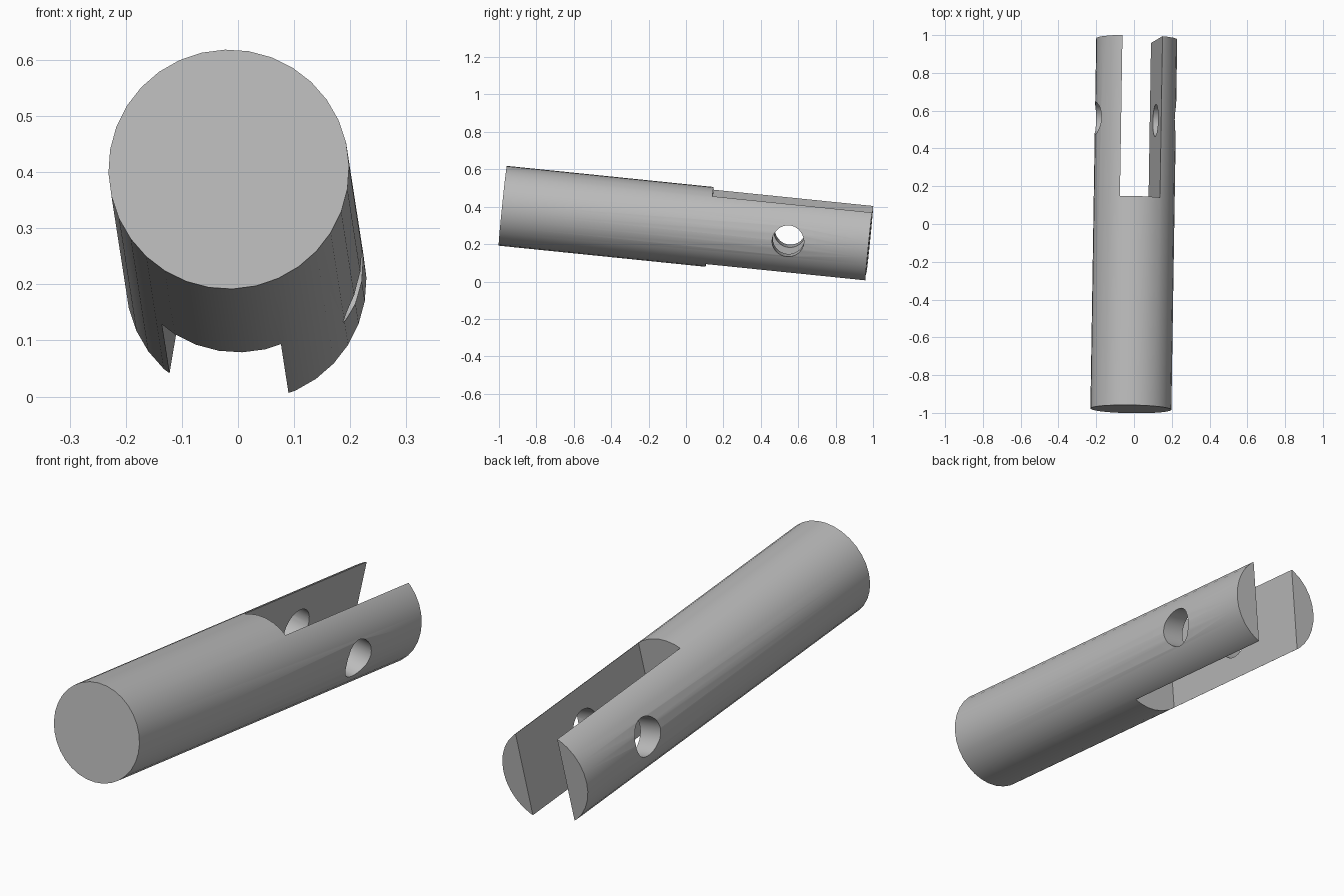
import bpy
import math
from mathutils import Matrix, Vector

default = bpy.data.objects.get("Cube")
if default:
    bpy.data.objects.remove(default, do_unlink=True)

RADIUS, LENGTH = 0.2145, 1.97
SLOT_WIDTH, SLOT_START = 0.215, 0.127
HOLE_RADIUS, HOLE_Y = 0.085, 0.555

# Tilted and rolled frame of the pin: y runs along it, z along the slot
axis = Vector((0.0158, 1, -0.102)).normalized()
up = Vector((0.163, 0, 0.987))
up = (up - axis * up.dot(axis)).normalized()
side = axis.cross(up)
frame = Matrix.Translation((-0.001, 0, 0.305)) @ Matrix((side, axis, up)).transposed().to_4x4()

grey = bpy.data.materials.new("plain grey")
grey.use_nodes = True
colour = (0.5, 0.5, 0.5, 1)
grey.diffuse_color = colour
grey.node_tree.nodes["Principled BSDF"].inputs["Base Color"].default_value = colour


def place(name, local):
    obj = bpy.context.object
    obj.name = name
    obj.data.transform(local)
    obj.matrix_world = frame
    obj.data.materials.append(grey)
    return obj


def cut(target, cutter):
    cutter.hide_render = True
    mod = target.modifiers.new(cutter.name, "BOOLEAN")
    mod.operation = "DIFFERENCE"
    mod.solver = "EXACT"
    mod.object = cutter
    bpy.context.view_layer.objects.active = target
    bpy.ops.object.modifier_apply(modifier=mod.name)
    bpy.data.objects.remove(cutter, do_unlink=True)


# Round pin
bpy.ops.mesh.primitive_cylinder_add(vertices=32, radius=RADIUS, depth=LENGTH)
pin = place("forked_pin", Matrix.Rotation(math.radians(90), 4, "X"))

# Slot that forks the back end
bpy.ops.mesh.primitive_cube_add(size=1)
slot = place("slot_cutter", Matrix.Translation((0, SLOT_START + 0.6, 0))
             @ Matrix.Diagonal((SLOT_WIDTH, 1.2, 1, 1)))
cut(pin, slot)

# Cross hole through both prongs
bpy.ops.mesh.primitive_cylinder_add(vertices=32, radius=HOLE_RADIUS, depth=1)
hole = place("hole_cutter", Matrix.Translation((0, HOLE_Y, 0))
             @ Matrix.Rotation(math.radians(90), 4, "Y"))
cut(pin, hole)

# Smooth sides with crisp edges
bpy.ops.object.select_all(action="DESELECT")
pin.select_set(True)
bpy.context.view_layer.objects.active = pin
bpy.ops.object.shade_smooth_by_angle(angle=math.radians(30))
